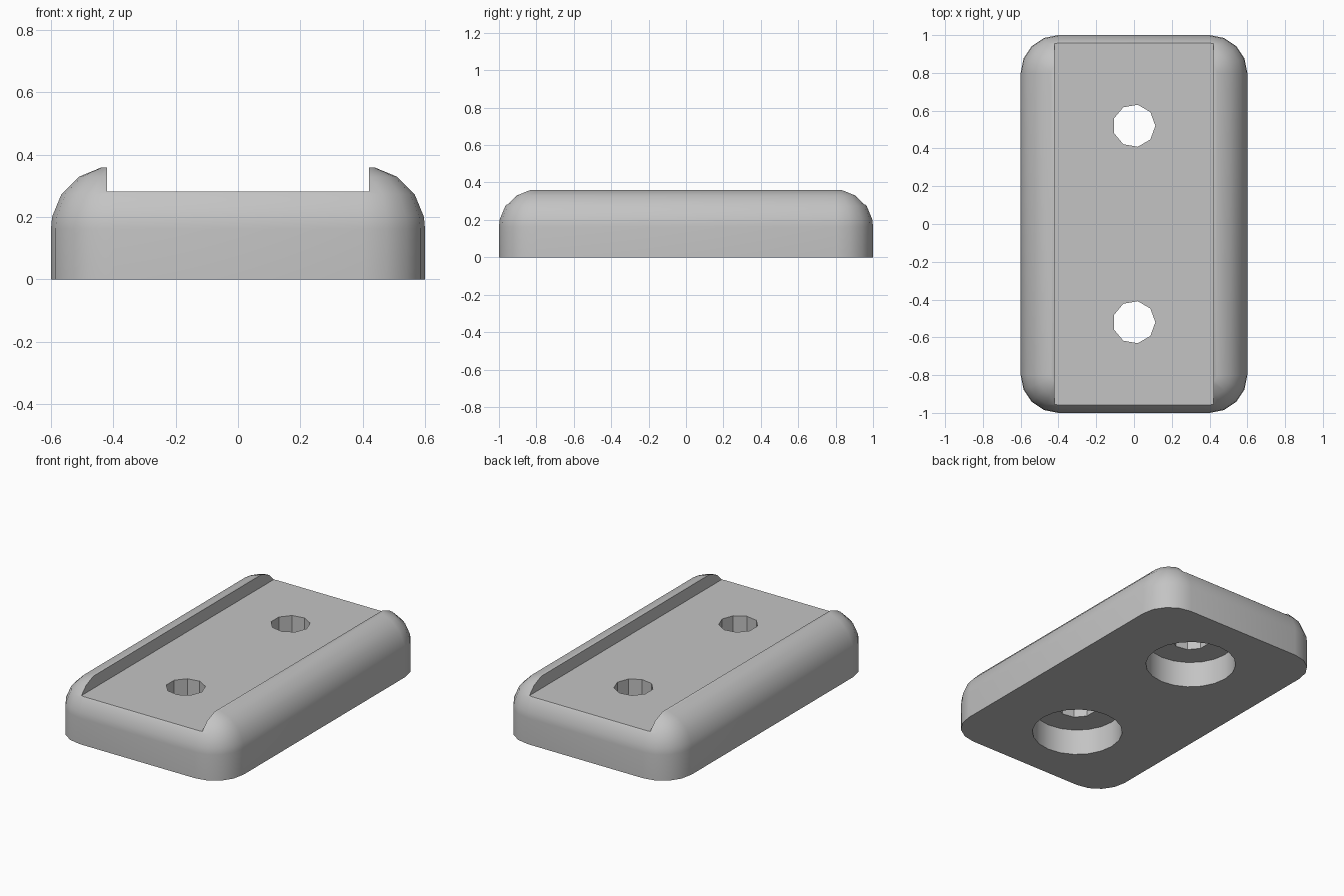
import bpy, bmesh, math

cube = bpy.data.objects.get("Cube")
if cube:
    bpy.data.objects.remove(cube, do_unlink=True)

grey = bpy.data.materials.new("plain grey")
grey.use_nodes = True
colour = (0.55, 0.55, 0.55, 1)
grey.diffuse_color = colour
grey.node_tree.nodes["Principled BSDF"].inputs["Base Color"].default_value = colour

CORNER, RADIUS, SHOULDER = (0.4, 0.8), 0.2, 0.163
GROOVE_WIDTH, GROOVE_FLOOR = 0.84, 0.282
HOLE_Y, BORE_DEPTH = 0.52, 0.165


def to_object(name, bm):
    bmesh.ops.recalc_face_normals(bm, faces=bm.faces)
    mesh = bpy.data.meshes.new(name)
    bm.to_mesh(mesh)
    bm.free()
    mesh.materials.append(grey)
    obj = bpy.data.objects.new(name, mesh)
    bpy.context.collection.objects.link(obj)
    return obj


def rounded_ring(bm, radius, z):
    """Rounded rectangle with four segments per corner."""
    ring = []
    for q, (sx, sy) in enumerate([(1, 1), (-1, 1), (-1, -1), (1, -1)]):
        for i in range(5):
            a = math.radians(90 * q + 22.5 * i)
            ring.append(bm.verts.new((sx * CORNER[0] + radius * math.cos(a),
                                      sy * CORNER[1] + radius * math.sin(a), z)))
    return ring


def cylinder(name, sides, radius, y, z0, z1):
    bm = bmesh.new()
    ring = [bm.verts.new((radius * math.cos(math.tau * i / sides),
                          y + radius * math.sin(math.tau * i / sides), z0))
            for i in range(sides)]
    face = bm.faces.new(ring)
    top = bmesh.ops.extrude_face_region(bm, geom=[face])["geom"]
    bmesh.ops.translate(bm, vec=(0, 0, z1 - z0),
                        verts=[v for v in top if isinstance(v, bmesh.types.BMVert)])
    return to_object(name, bm)


# Body: straight wall, then domed shoulder rings up to a flat top
bm = bmesh.new()
profile = [(RADIUS, 0), (RADIUS, SHOULDER)]
for k in range(4):
    a = math.radians(11.25 + 22.5 * k)
    profile.append((RADIUS * math.cos(a), SHOULDER + RADIUS * math.sin(a)))
rings = [rounded_ring(bm, r, z) for r, z in profile]
for low, high in zip(rings, rings[1:]):
    for i in range(len(low)):
        j = (i + 1) % len(low)
        bm.faces.new((low[i], low[j], high[j], high[i]))
bm.faces.new(rings[0][::-1])
bm.faces.new(rings[-1])
body = to_object("grooved_block", bm)

# Cutters: full-length groove, through holes and wide recesses below
bm = bmesh.new()
bmesh.ops.create_cube(bm, size=1)
bmesh.ops.scale(bm, vec=(GROOVE_WIDTH, 3, 0.4), verts=bm.verts)
bmesh.ops.translate(bm, vec=(0, 0, GROOVE_FLOOR + 0.2), verts=bm.verts)
cutters = [to_object("groove_cutter", bm)]
for side in (-1, 1):
    cutters.append(cylinder("recess_cutter", 20, 0.265, side * HOLE_Y, -0.1, BORE_DEPTH))
    cutters.append(cylinder("hole_cutter", 9, 0.113, side * HOLE_Y, 0.1, 0.5))

bpy.context.view_layer.objects.active = body
body.select_set(True)
for cutter in cutters:
    cutter.hide_render = True
    mod = body.modifiers.new("cut", "BOOLEAN")
    mod.operation = "DIFFERENCE"
    mod.solver = "EXACT"
    mod.object = cutter
    bpy.ops.object.modifier_apply(modifier=mod.name)
for cutter in cutters:
    bpy.data.objects.remove(cutter, do_unlink=True)

# Smooth the rounded walls, keep facets and rims crisp
bpy.ops.object.select_all(action="DESELECT")
body.select_set(True)
bpy.ops.object.shade_smooth_by_angle(angle=math.radians(30))
